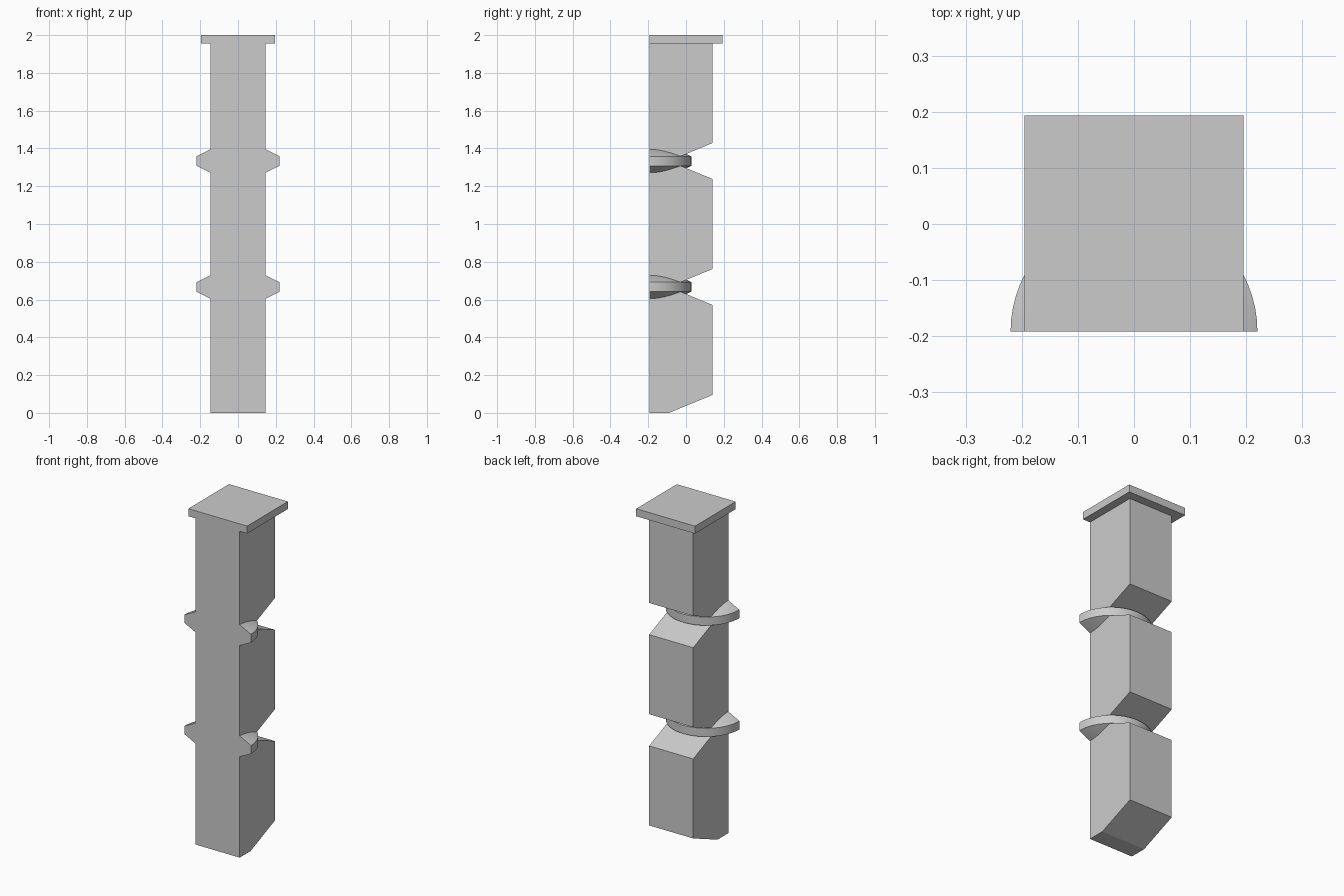
import bpy, bmesh, math
from mathutils import Vector

cube = bpy.data.objects.get("Cube")
if cube:
    bpy.data.objects.remove(cube, do_unlink=True)

FRONT = -0.192          # shared flat front plane
SEG = 2 / 3             # height of one post segment
HALF_W, BACK = 0.146, 0.14
NOTCH_Y, CHAMFER = -0.09, 0.095
CAP_Z = 1.955

grey = bpy.data.materials.new("plain grey")
grey.use_nodes = True
colour = (0.6, 0.6, 0.6, 1)
grey.diffuse_color = colour
grey.node_tree.nodes["Principled BSDF"].inputs["Base Color"].default_value = colour


def finish(bm, name, smooth=False):
    bmesh.ops.recalc_face_normals(bm, faces=bm.faces)
    mesh = bpy.data.meshes.new(name)
    bm.to_mesh(mesh)
    bm.free()
    mesh.materials.append(grey)
    obj = bpy.data.objects.new(name, mesh)
    bpy.context.collection.objects.link(obj)
    if smooth:
        bpy.ops.object.select_all(action='DESELECT')
        obj.select_set(True)
        bpy.context.view_layer.objects.active = obj
        bpy.ops.object.shade_smooth_by_angle(angle=math.radians(30))
    return obj


def extrude_profile(name, points, half_width):
    """Extrude a (y, z) side profile symmetrically across x."""
    bm = bmesh.new()
    face = bm.faces.new([bm.verts.new((-half_width, y, z)) for y, z in points])
    new = bmesh.ops.extrude_face_region(bm, geom=[face])["geom"]
    verts = [v for v in new if isinstance(v, bmesh.types.BMVert)]
    bmesh.ops.translate(bm, verts=verts, vec=(2 * half_width, 0, 0))
    return finish(bm, name)


def half_ring(name, z, radius=0.22, rim=0.025, peak=0.135, steps=32):
    """Half of a double cone with a narrow upright rim."""
    bm = bmesh.new()
    points = [(0, peak), (radius, rim), (radius, -rim), (0, -peak)]
    verts = [bm.verts.new((x, FRONT, z + h)) for x, h in points]
    edges = [bm.edges.new(pair) for pair in zip(verts, verts[1:])]
    bmesh.ops.spin(bm, geom=verts + edges, cent=Vector((0, FRONT, z)),
                   axis=(0, 0, 1), angle=math.pi, steps=steps)
    bmesh.ops.remove_doubles(bm, verts=bm.verts, dist=0.0001)
    # flat front
    bmesh.ops.holes_fill(bm, edges=[e for e in bm.edges if e.is_boundary], sides=0)
    return finish(bm, name, smooth=True)


# Post: chamfered foot and a V notch in the back at each ring
profile = [(FRONT, CAP_Z), (FRONT, 0), (NOTCH_Y, 0), (BACK, CHAMFER)]
for i in (1, 2):
    z = i * SEG
    profile += [(BACK, z - CHAMFER), (NOTCH_Y, z), (BACK, z + CHAMFER)]
profile.append((BACK, CAP_Z))
extrude_profile("post", profile, HALF_W)

# Rings between the segments
half_ring("lower_ring", SEG)
half_ring("upper_ring", 2 * SEG)

# Square cap, flush at the front
cap_back = 0.193
extrude_profile("cap", [(FRONT, CAP_Z), (cap_back, CAP_Z), (cap_back, 2), (FRONT, 2)], 0.195)
